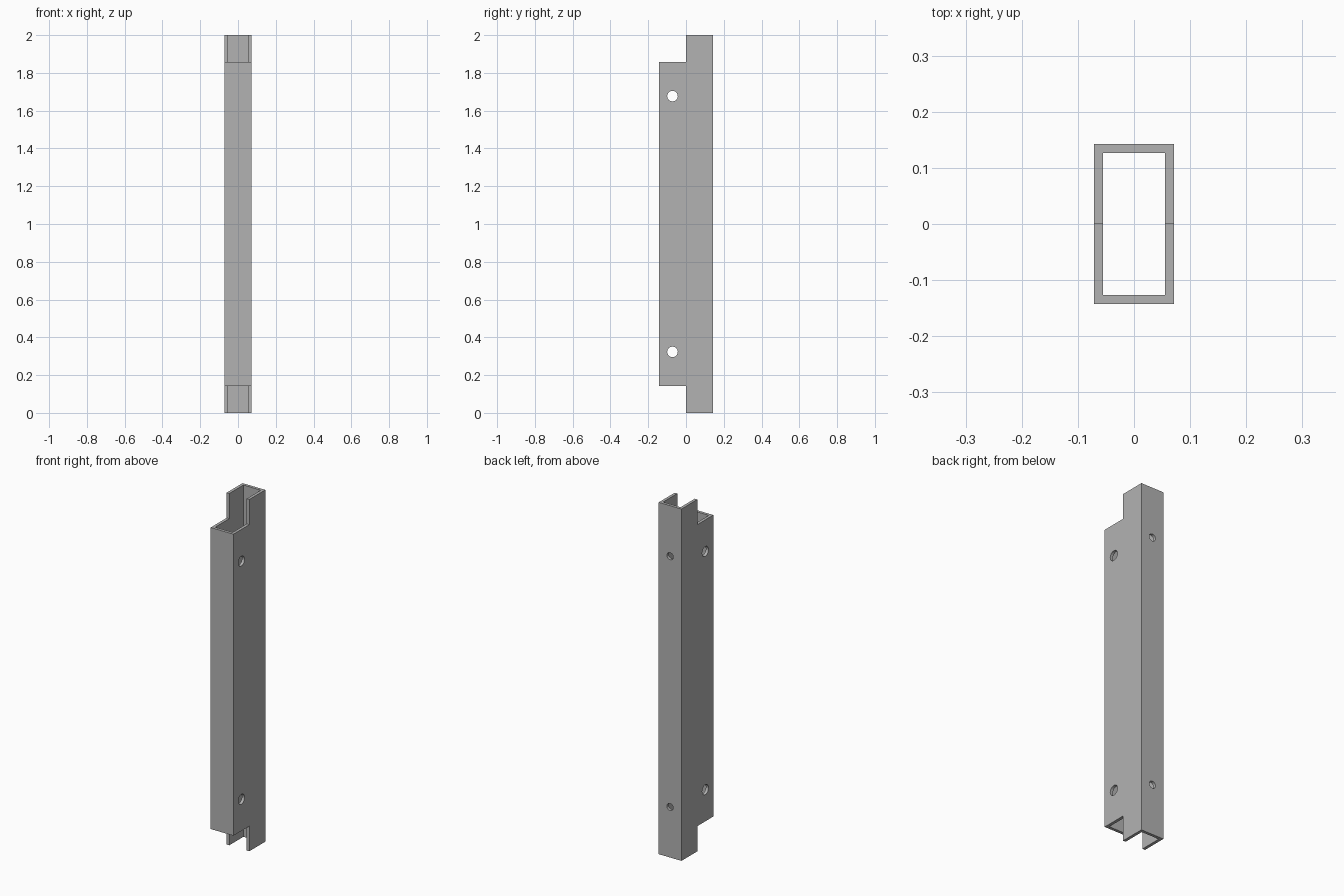
import bpy
from math import pi

if "Cube" in bpy.data.objects:
    bpy.data.objects.remove(bpy.data.objects["Cube"], do_unlink=True)

# Main sizes
W, D, H = 0.143, 0.286, 2.0
WALL = 0.0165
NOTCH = 0.143
SIDE_HOLE_Z = 0.323
BACK_HOLE_Z = 0.287

steel = bpy.data.materials.new("plain grey")
steel.use_nodes = True
grey = (0.45, 0.45, 0.45, 1)
steel.diffuse_color = grey
steel.node_tree.nodes["Principled BSDF"].inputs["Base Color"].default_value = grey


def box(name, size, centre):
    bpy.ops.mesh.primitive_cube_add(size=1, location=centre)
    ob = bpy.context.object
    ob.name = name
    ob.scale = size
    bpy.ops.object.transform_apply(location=True, rotation=False, scale=True)
    return ob


def rod(name, radius, length, centre, rotation):
    bpy.ops.mesh.primitive_cylinder_add(vertices=32, radius=radius, depth=length,
                                        location=centre, rotation=rotation)
    ob = bpy.context.object
    ob.name = name
    return ob


def cut(target, cutter):
    cutter.hide_render = True
    mod = target.modifiers.new(cutter.name, 'BOOLEAN')
    mod.operation = 'DIFFERENCE'
    mod.solver = 'EXACT'
    mod.object = cutter
    bpy.context.view_layer.objects.active = target
    bpy.ops.object.modifier_apply(modifier=mod.name)
    bpy.data.objects.remove(cutter, do_unlink=True)


# Hollow rectangular post, open at both ends
post = box("hollow_post", (W, D, H), (0, 0, H / 2))
cut(post, box("bore", (W - 2 * WALL, D - 2 * WALL, H + 1), (0, 0, H / 2)))

# Front half removed at each end
for z in (NOTCH - 0.5, H - NOTCH + 0.5):
    cut(post, box("end_notch", (1, 1, 1), (0, -0.5, z)))

# Through holes across both sides, near the front
for z in (SIDE_HOLE_Z, H - SIDE_HOLE_Z):
    cut(post, rod("side_hole", 0.028, 1, (0, -D / 4, z), (0, pi / 2, 0)))

# Smaller holes in the back wall only
for z in (BACK_HOLE_Z, H - BACK_HOLE_Z):
    cut(post, rod("back_hole", 0.02, 0.1, (0, D / 2, z), (pi / 2, 0, 0)))

# One colour; round hole walls shaded smooth
post.data.materials.clear()
post.data.materials.append(steel)
for face in post.data.polygons:
    face.material_index = 0
bpy.ops.object.select_all(action='DESELECT')
post.select_set(True)
bpy.context.view_layer.objects.active = post
bpy.ops.object.shade_smooth_by_angle(angle=pi / 6)
